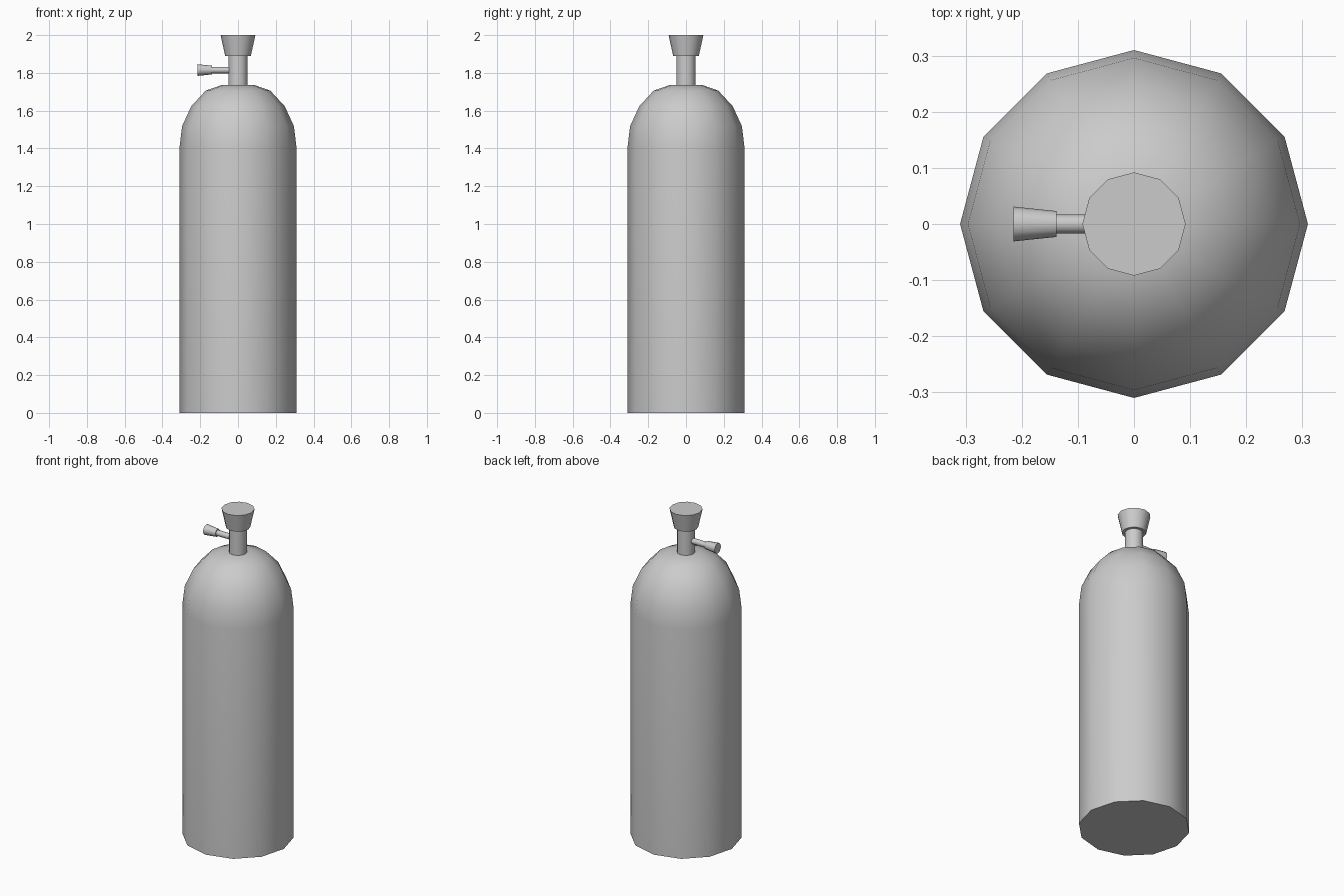
import bpy, math
from mathutils import Matrix

if "Cube" in bpy.data.objects:
    bpy.data.objects.remove(bpy.data.objects["Cube"])

SIDES = 12


def lathe(name, profile, matrix=Matrix()):
    """Spin (radius, height) points around z and cap both ends."""
    verts = [(r * math.cos(2 * math.pi * i / SIDES), r * math.sin(2 * math.pi * i / SIDES), z)
             for r, z in profile for i in range(SIDES)]
    faces = [tuple(reversed(range(SIDES)))]
    for k in range(len(profile) - 1):
        a, b = k * SIDES, (k + 1) * SIDES
        for i in range(SIDES):
            j = (i + 1) % SIDES
            faces.append((a + i, a + j, b + j, b + i))
    faces.append(tuple(range(len(verts) - SIDES, len(verts))))
    mesh = bpy.data.meshes.new(name)
    mesh.from_pydata(verts, [], faces)
    mesh.transform(matrix)
    obj = bpy.data.objects.new(name, mesh)
    bpy.context.collection.objects.link(obj)
    bpy.ops.object.select_all(action='DESELECT')
    obj.select_set(True)
    bpy.context.view_layer.objects.active = obj
    bpy.ops.object.shade_smooth_by_angle(angle=math.radians(40))
    return obj


# Cylinder body with domed shoulder
lathe("tank_body", [(0.31, 0), (0.31, 1.402), (0.296, 1.518), (0.247, 1.624),
                    (0.171, 1.706), (0.083, 1.737)])

# Valve neck and flared hand knob on top
lathe("valve_neck", [(0.051, 1.72), (0.051, 1.9)])
lathe("top_knob", [(0.068, 1.89), (0.092, 2.0)])

# Side outlet pointing to -x, with its own flared knob
side = Matrix.Translation((0, 0, 1.815)) @ Matrix.Rotation(math.radians(-90), 4, 'Y')
lathe("side_stem", [(0.017, 0.03), (0.017, 0.145)], side)
lathe("side_knob", [(0.023, 0.138), (0.031, 0.215)], side)
